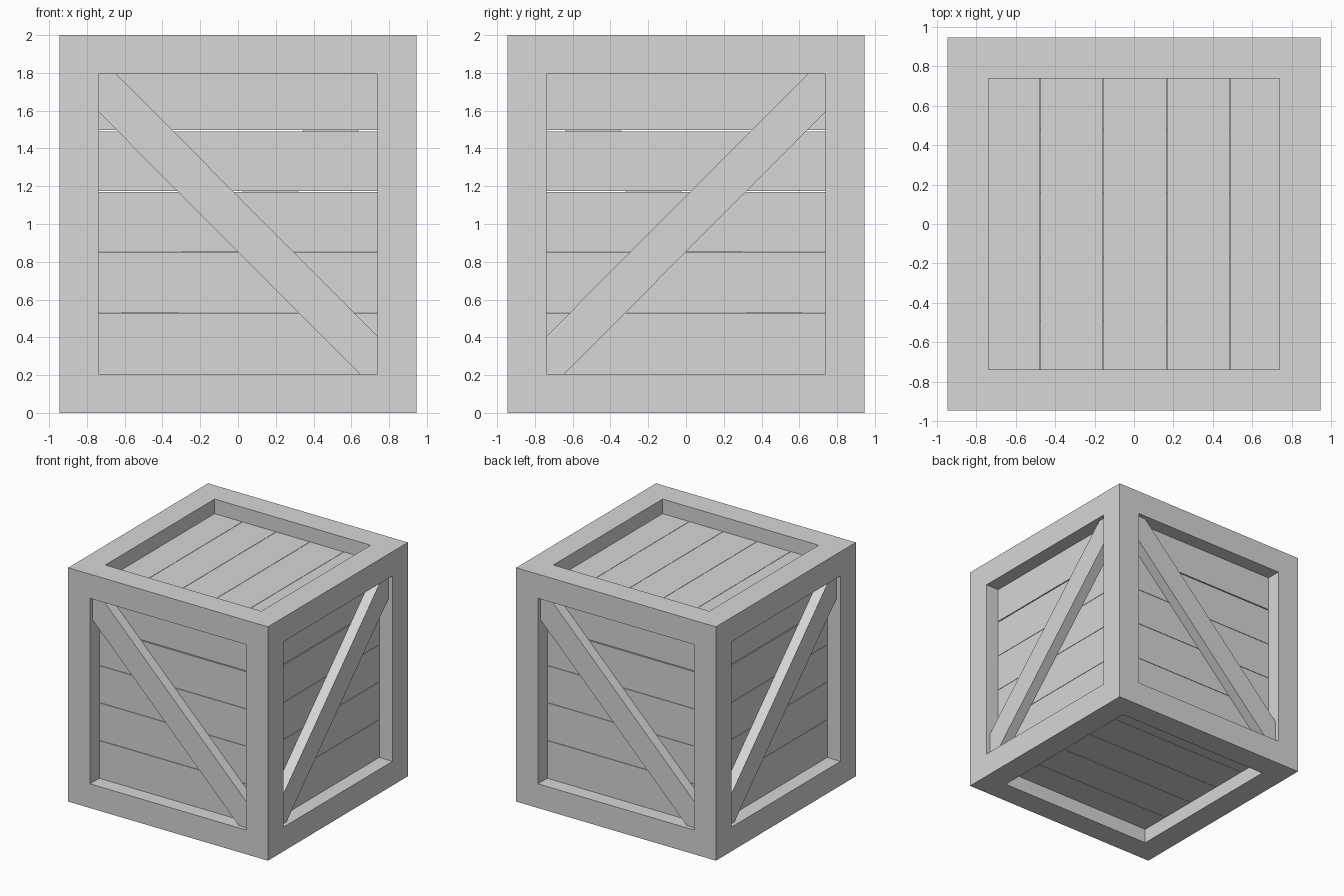
import bpy, bmesh
from math import pi
from mathutils import Matrix, Vector

old = bpy.data.objects.get("Cube")
if old:
    bpy.data.objects.remove(old, do_unlink=True)

HALF, MID = 0.945, 1.0      # half width, centre height
RIM = 0.207                 # frame bar thickness
IN_W, IN_H = HALF - RIM, MID - RIM
RECESS, PLANK, GAP = 0.125, 0.04, 0.003
BRACE_RECESS = 0.036
COLOUR = (0.68, 0.68, 0.68, 1)

grey = bpy.data.materials.new("crate grey")
grey.use_nodes = True
grey.diffuse_color = COLOUR
grey.node_tree.nodes["Principled BSDF"].inputs["Base Color"].default_value = COLOUR


def finish(name, bm, matrix=Matrix()):
    bmesh.ops.recalc_face_normals(bm, faces=bm.faces)
    mesh = bpy.data.meshes.new(name)
    bm.to_mesh(mesh)
    bm.free()
    mesh.transform(matrix)
    mesh.materials.append(grey)
    obj = bpy.data.objects.new(name, mesh)
    bpy.context.collection.objects.link(obj)


def box(name, lo, hi, matrix):
    lo, hi = Vector(lo), Vector(hi)
    bm = bmesh.new()
    bmesh.ops.create_cube(bm, size=1, matrix=Matrix.Translation((lo + hi) / 2)
                          @ Matrix.Diagonal((*(hi - lo), 1)))
    finish(name, bm, matrix)


def planks(name, cuts, y, matrix):
    """Row of boards along x between pairs of heights."""
    for i, (a, b) in enumerate(cuts):
        box(f"{name}_plank_{i + 1}", (-IN_W, y, a), (IN_W, y + PLANK, b), matrix)


def spans(edges, gaps):
    starts = [edges[0]] + [g + w / 2 for g, w in gaps]
    ends = [g - w / 2 for g, w in gaps] + [edges[1]]
    return list(zip(starts, ends))


# Frame: block with a square opening through every side, meeting at a hollow core
bm = bmesh.new()
bmesh.ops.create_cube(bm, size=2, matrix=Matrix.Translation((0, 0, MID))
                      @ Matrix.Diagonal((HALF, HALF, MID, 1)))
sides = list(bm.faces)
bmesh.ops.inset_individual(bm, faces=sides, thickness=RIM, use_even_offset=True)
inner = bmesh.ops.extrude_discrete_faces(bm, faces=sides)["faces"]
for f in inner:
    bmesh.ops.translate(bm, verts=f.verts, vec=-RIM * f.normal.normalized())
bmesh.ops.delete(bm, geom=inner, context="FACES_ONLY")
bmesh.ops.remove_doubles(bm, verts=bm.verts, dist=0.001)
finish("frame", bm)

# Side panels: horizontal boards and a diagonal brace, alternating in direction
side_cuts = spans((MID - IN_H, MID + IN_H),
                  [(0.531, GAP), (0.854, GAP), (1.172, GAP), (1.493, 0.008)])
for i, name in enumerate(("front", "left", "back", "right")):
    turn = Matrix.Rotation(i * pi / 2, 4, "Z")
    planks(name, side_cuts, RECESS - HALF, turn)

    flip = -1 if i % 2 else 1
    w, h, cut_x, cut_z = IN_W, IN_H, 0.095, 0.2
    half = [(-w, h), (-w + cut_x, h), (w, -h + cut_z)]
    outline = half + [(-x, -z) for x, z in half]
    bm = bmesh.new()
    face = bm.faces.new([bm.verts.new((flip * x, BRACE_RECESS - HALF, MID + z))
                         for x, z in outline])
    new = bmesh.ops.extrude_face_region(bm, geom=[face])["geom"]
    bmesh.ops.translate(bm, vec=(0, RECESS - BRACE_RECESS, 0),
                        verts=[v for v in new if isinstance(v, bmesh.types.BMVert)])
    finish(name + "_brace", bm, turn)

# Lid boards run front to back, floor boards run side to side
lid_cuts = spans((-IN_W, IN_W), [(x, GAP) for x in (-0.475, -0.155, 0.165, 0.485)])
centre = Matrix.Translation((0, 0, MID))
planks("lid", lid_cuts, RECESS - MID,
       centre @ Matrix.Rotation(-pi / 2, 4, "Z") @ Matrix.Rotation(-pi / 2, 4, "X"))
planks("floor", lid_cuts, RECESS - MID, centre @ Matrix.Rotation(pi / 2, 4, "X"))
